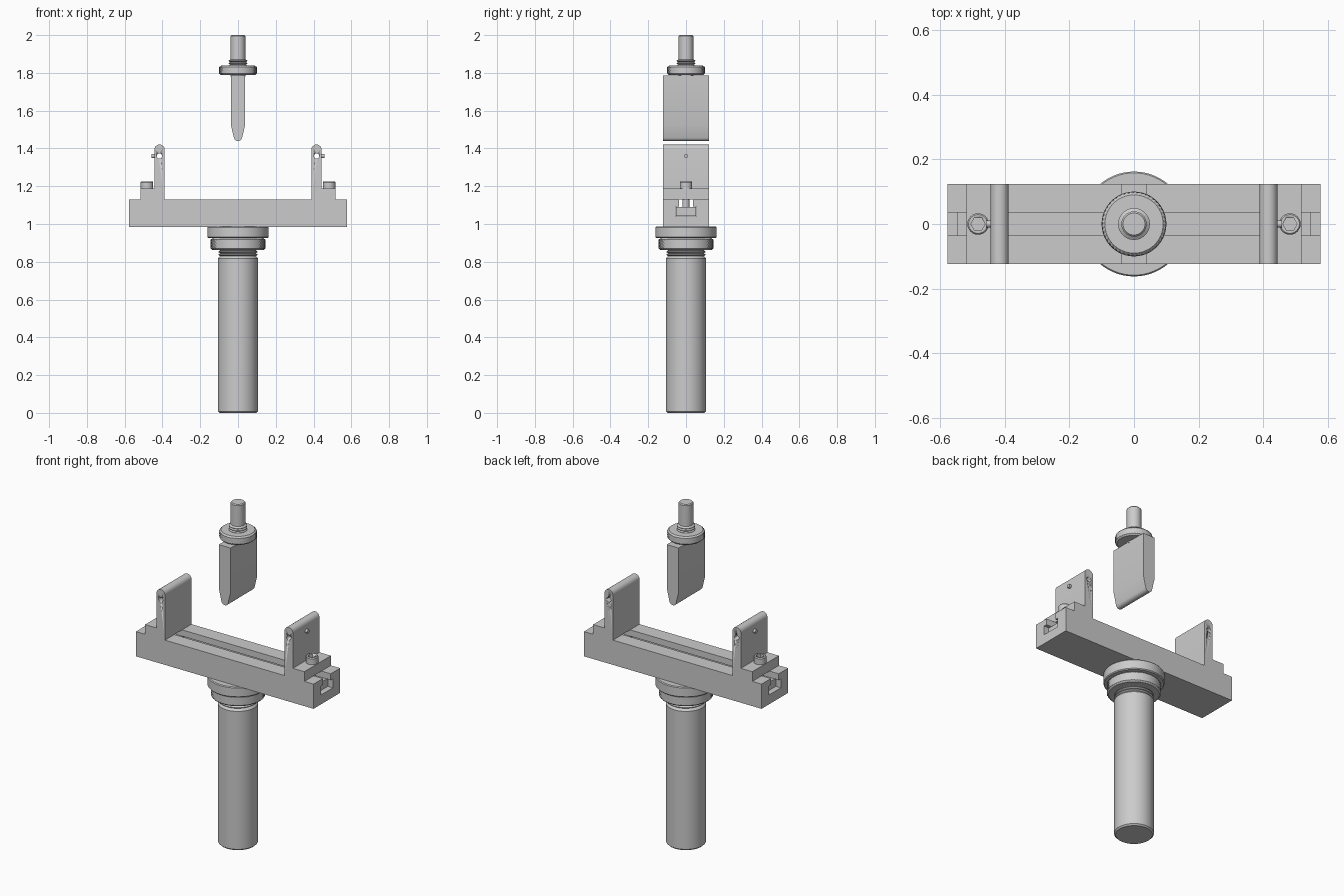
import bpy, bmesh
from math import sin, cos, pi

if "Cube" in bpy.data.objects:
    bpy.data.objects.remove(bpy.data.objects["Cube"])


def finish(bm, name, smooth=True, mirror=False):
    bmesh.ops.recalc_face_normals(bm, faces=bm.faces)
    me = bpy.data.meshes.new(name)
    bm.to_mesh(me)
    bm.free()
    ob = bpy.data.objects.new(name, me)
    bpy.context.collection.objects.link(ob)
    bpy.ops.object.select_all(action='DESELECT')
    bpy.context.view_layer.objects.active = ob
    ob.select_set(True)
    if smooth:
        bpy.ops.object.shade_smooth_by_angle(angle=0.6)
    if mirror:
        ob.modifiers.new("mirror", 'MIRROR')
    return ob


def lathe(name, prof, cx=0, n=64, mirror=False, knurl=None):
    """Closed stack of rings (radius, z); knurl=(first, last) gives those rings a diamond relief."""
    bm = bmesh.new()
    rings = []
    for j, (r, z) in enumerate(prof):
        k = knurl and knurl[0] <= j <= knurl[1]
        rings.append([bm.verts.new((cx + (r - (0.004 if k and (i + j) % 2 else 0)) * cos(2 * pi * i / n),
                                    (r - (0.004 if k and (i + j) % 2 else 0)) * sin(2 * pi * i / n), z))
                      for i in range(n)])
    for a, b in zip(rings, rings[1:]):
        for i in range(n):
            bm.faces.new((a[i], a[(i + 1) % n], b[(i + 1) % n], b[i]))
    bm.faces.new(rings[0][::-1])
    bm.faces.new(rings[-1])
    return finish(bm, name, not knurl, mirror)


def prism(name, pts, axis, a, b, mirror=False):
    """Extrude a profile along x (points are y, z) or along y (points are x, z)."""
    bm = bmesh.new()
    at = (lambda p, t: (t, p[0], p[1])) if axis == 'x' else (lambda p, t: (p[0], t, p[1]))
    f = bm.faces.new([bm.verts.new(at(p, a)) for p in pts])
    ext = bmesh.ops.extrude_face_region(bm, geom=[f])["geom"]
    d = (b - a, 0, 0) if axis == 'x' else (0, b - a, 0)
    bmesh.ops.translate(bm, vec=d, verts=[v for v in ext if isinstance(v, bmesh.types.BMVert)])
    return finish(bm, name, True, mirror)


def arc(cx, cz, r, a0, a1, n=12):
    return [(cx + r * cos(a0 + (a1 - a0) * i / n), cz + r * sin(a0 + (a1 - a0) * i / n)) for i in range(n + 1)]


def cut(ob, cutter):
    m = ob.modifiers.new("cut", 'BOOLEAN')
    m.operation, m.object, m.solver = 'DIFFERENCE', cutter, 'EXACT'
    bpy.context.view_layer.objects.active = ob
    bpy.ops.object.modifier_move_to_index(modifier="cut", index=0)
    bpy.ops.object.modifier_apply(modifier="cut")
    bpy.data.objects.remove(cutter)


def thread(r, depth, z0, z1, turns):
    h = (z1 - z0) / turns
    pts = []
    for i in range(turns):
        z = z0 + i * h
        pts += [(r - depth, z), (r, z + h * 0.4), (r, z + h * 0.6)]
    return pts + [(r - depth, z1)]


def knurled_nut(name, r, z0, z1, rows, n):
    c = 0.008
    mid = [(r, z0 + c + (z1 - z0 - 2 * c) * i / rows) for i in range(rows + 1)]
    lathe(name, [(r - 0.01, z0)] + mid + [(r - 0.01, z1)], n=n, knurl=(1, rows + 1))


D = 0.123  # half depth of beam, supports and punch

# Lower column with threaded neck, lock nut and flange
lathe("column", [(0.098, 0), (0.106, 0.008), (0.106, 0.818), (0.1, 0.826)]
      + thread(0.104, 0.01, 0.83, 0.89, 4))
knurled_nut("column_lock_nut", 0.145, 0.862, 0.925, 6, 120)
lathe("flange", [(0.157, 0.925), (0.162, 0.93), (0.162, 0.981), (0.158, 0.986)])

# Beam with T-slot running its full length
prism("slotted_beam", [(-D, 0.985), (D, 0.985), (D, 1.13), (0.036, 1.13), (0.036, 1.093), (0.056, 1.093),
                       (0.056, 1.04), (-0.056, 1.04), (-0.056, 1.093), (-0.036, 1.093), (-0.036, 1.13),
                       (-D, 1.13)], 'x', -0.577, 0.577)

# Mirrored supports: rounded upright on a foot, with a cross hole
support = prism("support", [(0.388, 1.13), (0.517, 1.13), (0.517, 1.187), (0.443, 1.187)]
                + arc(0.4155, 1.393, 0.0275, 0, pi), 'y', -D, D, mirror=True)
cut(support, prism("hole_cutter", arc(0.416, 1.36, 0.014, 0, 2 * pi, 24)[:-1], 'y', -0.2, 0.2))
prism("set_screw", arc(0, 1.36, 0.011, 0, 2 * pi, 20)[:-1], 'x', 0.432, 0.457, mirror=True)

# T-nuts sliding in the slot, with socket-head bolts
prism("slot_nut", [(-0.054, 1.042), (0.054, 1.042), (0.054, 1.09), (-0.054, 1.09)],
      'x', 0.388, 0.547, mirror=True)
bolt = lathe("socket_bolt", [(0.018, 1.08), (0.018, 1.187), (0.033, 1.187), (0.033, 1.221), (0.029, 1.226)],
             cx=0.482, n=40, mirror=True)
cut(bolt, lathe("hex_cutter", [(0.022, 1.203), (0.022, 1.25)], cx=0.482, n=6))

# Upper punch: tapered blade with a rounded nose
prism("punch_blade", [(0.038, 1.785), (-0.038, 1.785), (-0.038, 1.525)]
      + arc(0, 1.461, 0.022, pi + 0.2, 2 * pi - 0.2) + [(0.038, 1.525)], 'y', -D, D)
knurled_nut("punch_lock_nut", 0.1, 1.788, 1.838, 5, 90)
lathe("punch_shank", [(0.04, 1.78)] + thread(0.049, 0.007, 1.82, 1.87, 4)
      + [(0.039, 1.872), (0.039, 1.995), (0.034, 2.0)], n=48)
